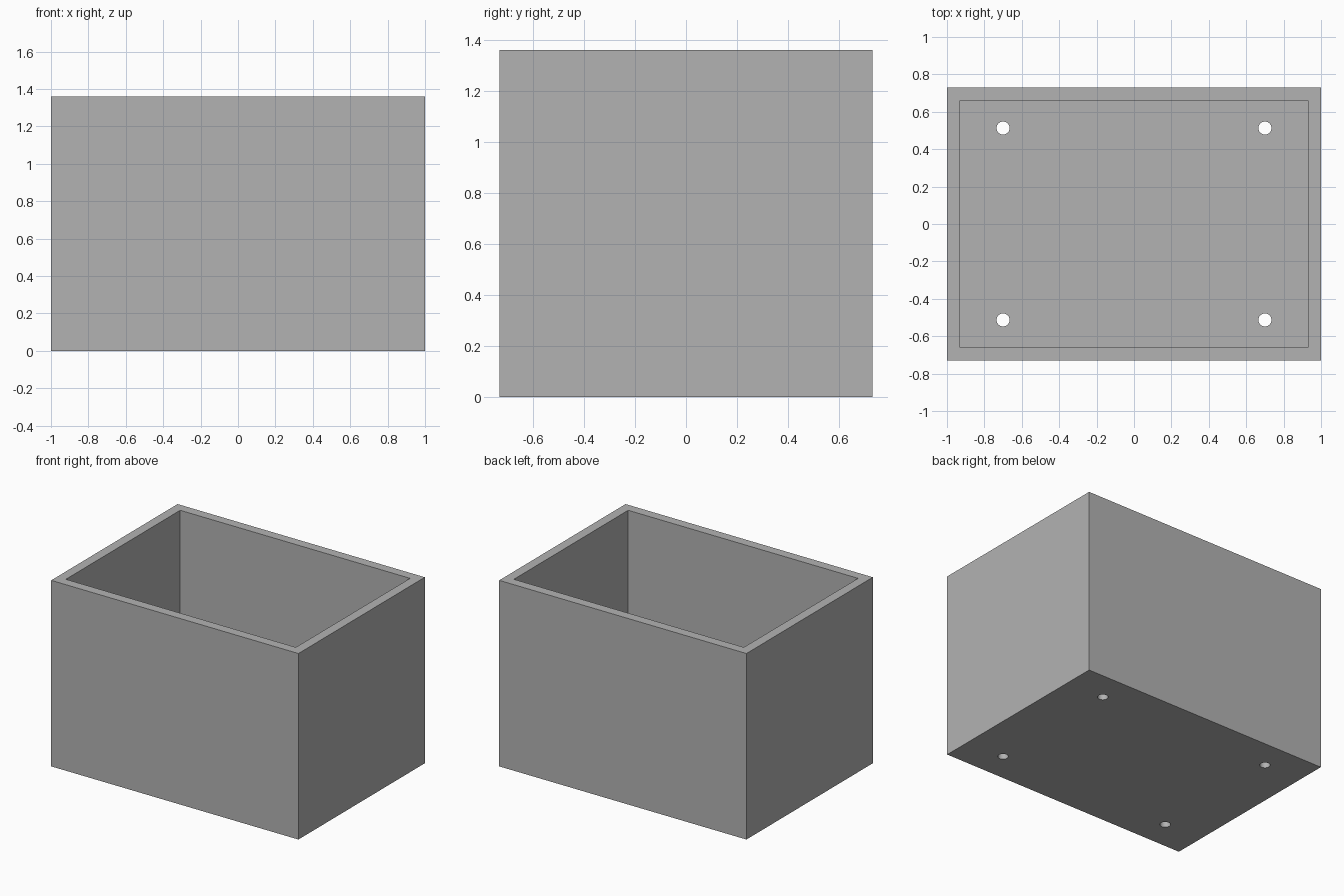
import bpy

cube = bpy.data.objects.get("Cube")
if cube:
    bpy.data.objects.remove(cube, do_unlink=True)

LENGTH, WIDTH, HEIGHT = 2.0, 1.46, 1.36
WALL = 0.07
HOLE_X, HOLE_Y, HOLE_RADIUS = 0.70, 0.513, 0.035

grey = bpy.data.materials.new("plain grey")
grey.use_nodes = True
colour = (0.45, 0.45, 0.45, 1)
grey.diffuse_color = colour
grey.node_tree.nodes["Principled BSDF"].inputs["Base Color"].default_value = colour


def block(name, size, bottom):
    bpy.ops.mesh.primitive_cube_add(size=1, location=(0, 0, bottom + size[2] / 2))
    obj = bpy.context.object
    obj.name = name
    obj.scale = size
    bpy.ops.object.transform_apply(location=True, rotation=False, scale=True)
    obj.data.materials.append(grey)
    return obj


def cut(target, cutter):
    mod = target.modifiers.new(cutter.name, "BOOLEAN")
    mod.operation = "DIFFERENCE"
    mod.solver = "EXACT"
    mod.object = cutter
    bpy.context.view_layer.objects.active = target
    bpy.ops.object.modifier_apply(modifier=mod.name)
    bpy.data.objects.remove(cutter, do_unlink=True)


# Open box with even walls and floor
box = block("open_box", (LENGTH, WIDTH, HEIGHT), 0)
cut(box, block("cavity", (LENGTH - 2 * WALL, WIDTH - 2 * WALL, HEIGHT), WALL))

# Round drain holes near the floor corners
for x in (-HOLE_X, HOLE_X):
    for y in (-HOLE_Y, HOLE_Y):
        bpy.ops.mesh.primitive_cylinder_add(
            vertices=32, radius=HOLE_RADIUS, depth=4 * WALL, location=(x, y, 0))
        drill = bpy.context.object
        drill.name = "drain_hole"
        drill.data.materials.append(grey)
        cut(box, drill)

# Smooth hole walls, crisp box edges
bpy.ops.object.select_all(action="DESELECT")
box.select_set(True)
bpy.context.view_layer.objects.active = box
bpy.ops.object.shade_smooth_by_angle()
